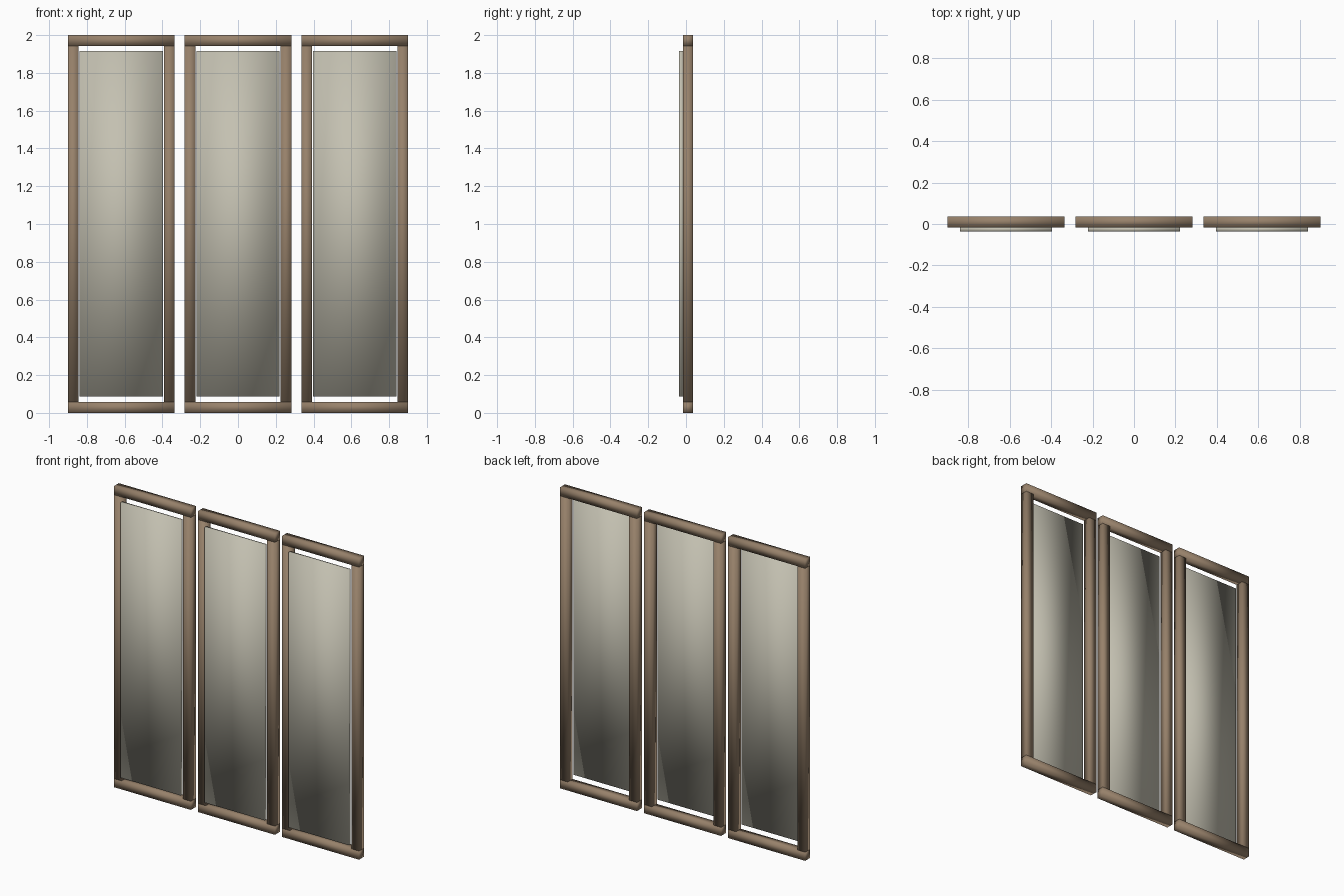
import bpy

if "Cube" in bpy.data.objects:
    bpy.data.objects.remove(bpy.data.objects["Cube"], do_unlink=True)


def make_material(name, color):
    mat = bpy.data.materials.new(name)
    mat.use_nodes = True
    mat.diffuse_color = color
    mat.node_tree.nodes["Principled BSDF"].inputs["Base Color"].default_value = color
    return mat


wood = make_material("brown_wood", (0.31, 0.22, 0.145, 1))
panel_mat = make_material("pale_grey_panel", (0.55, 0.53, 0.44, 1))


def box(name, low, high, mat):
    """Soft-shaded box between two corners."""
    center = [(a + b) / 2 for a, b in zip(low, high)]
    size = [b - a for a, b in zip(low, high)]
    bpy.ops.mesh.primitive_cube_add(size=1, location=center)
    obj = bpy.context.object
    obj.name = name
    obj.scale = size
    bpy.ops.object.transform_apply(location=False, rotation=False, scale=True)
    obj.data.materials.append(mat)
    bpy.ops.object.shade_smooth()
    return obj


HEIGHT = 2.0
HALF = 0.283            # half width of one frame
BAR = 0.057             # width of the frame bars
SPACING = 0.618         # distance between frame centres
FRONT, BACK = -0.016, 0.036
PANEL_FRONT = -0.036
INNER = HALF - BAR

for side, x in (("right", -SPACING), ("middle", 0), ("left", SPACING)):
    # Horizontal rails
    for part, z in (("bottom_rail", 0), ("top_rail", HEIGHT - BAR)):
        box(f"{side}_{part}", (x - HALF, FRONT, z), (x + HALF, BACK, z + BAR), wood)
    # Upright stiles
    for part, x0 in (("right_stile", x - HALF), ("left_stile", x + INNER)):
        box(f"{side}_{part}", (x0, FRONT, BAR), (x0 + BAR, BACK, HEIGHT - BAR), wood)
    # Thin panel standing just ahead of the frame
    box(f"{side}_panel", (x - INNER + 0.005, PANEL_FRONT, 0.087),
        (x + INNER - 0.005, FRONT, HEIGHT - 0.085), panel_mat)
